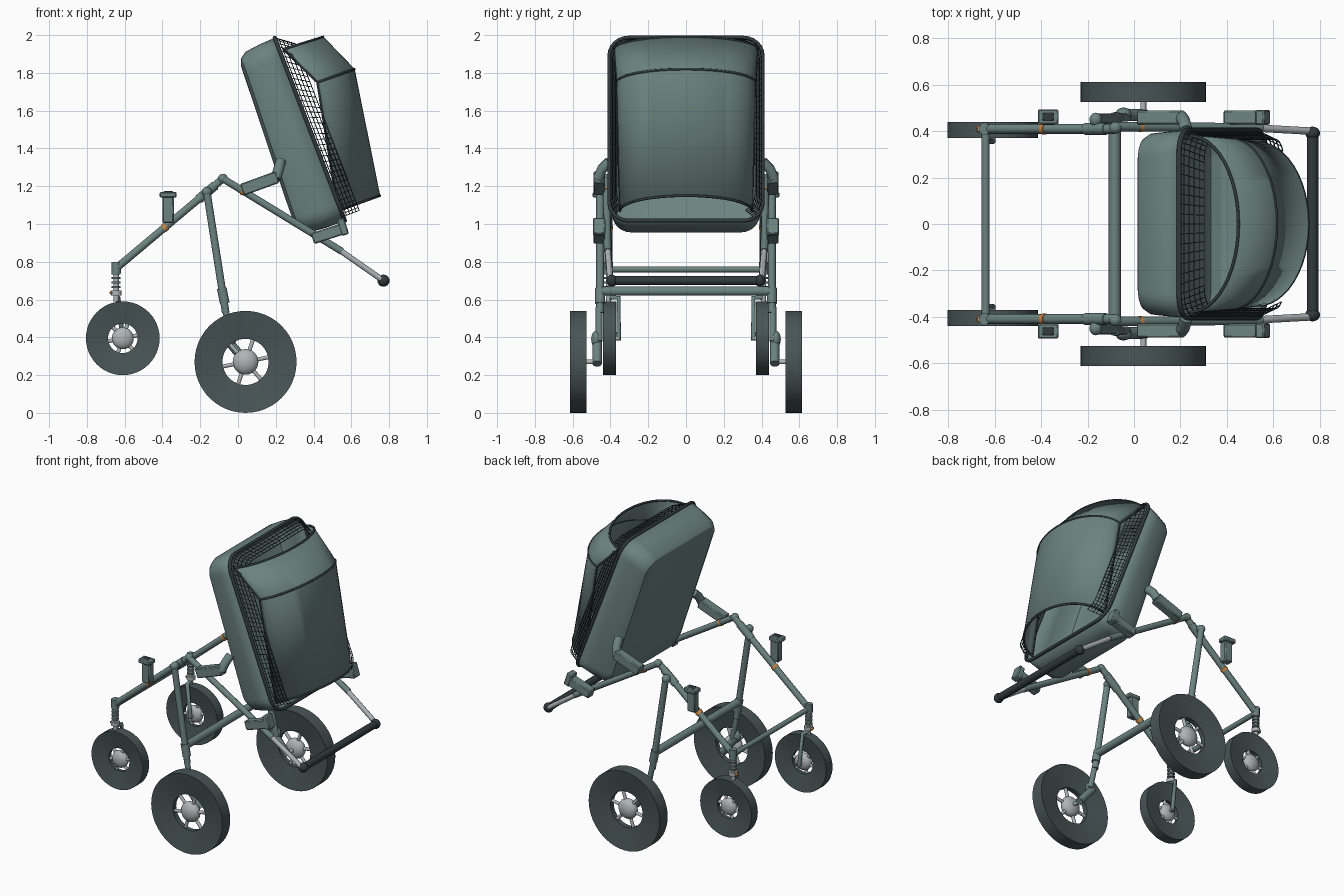
import bpy, bmesh, math
from mathutils import Vector, Matrix

if "Cube" in bpy.data.objects:
    bpy.data.objects.remove(bpy.data.objects["Cube"])


def material(name, rgb):
    m = bpy.data.materials.new(name)
    m.use_nodes = True
    m.diffuse_color = (*rgb, 1)
    m.node_tree.nodes["Principled BSDF"].inputs["Base Color"].default_value = (*rgb, 1)
    return m


TEAL = material("grey_teal", (0.15, 0.23, 0.215))
RUBBER = material("dark_rubber", (0.065, 0.09, 0.095))
TRIM = material("dark_trim", (0.03, 0.042, 0.043))
METAL = material("light_metal", (0.43, 0.46, 0.46))
ORANGE = material("orange_accent", (0.6, 0.24, 0.06))
made = []


def finish(bm, name, mat):
    bmesh.ops.recalc_face_normals(bm, faces=bm.faces)
    me = bpy.data.meshes.new(name)
    bm.to_mesh(me)
    bm.free()
    me.materials.append(mat)
    ob = bpy.data.objects.new(name, me)
    bpy.context.collection.objects.link(ob)
    made.append(ob)
    return ob


def paths(name, lines, r, mat, cyclic=False, res=3):
    cu = bpy.data.curves.new(name, "CURVE")
    cu.dimensions = "3D"
    cu.bevel_depth, cu.bevel_resolution, cu.use_fill_caps = r, res, True
    for pts in lines:
        sp = cu.splines.new("POLY")
        sp.points.add(len(pts) - 1)
        for p, co in zip(sp.points, pts):
            p.co = (*co, 1)
        sp.use_cyclic_u = cyclic
    cu.materials.append(mat)
    ob = bpy.data.objects.new(name, cu)
    bpy.context.collection.objects.link(ob)


def tube(name, a, b, r, mat=TEAL):
    paths(name, [[a, b]], r, mat)


def ball(name, c, size, mat):
    bm = bmesh.new()
    bmesh.ops.create_uvsphere(bm, u_segments=20, v_segments=12, radius=1)
    bmesh.ops.transform(bm, verts=bm.verts, matrix=Matrix.Translation(c) @ Matrix.Diagonal((*size, 1)))
    finish(bm, name, mat)


def box(name, c, size, tilt=0, mat=TEAL):
    bm = bmesh.new()
    bmesh.ops.create_cube(bm, size=1)
    bmesh.ops.transform(bm, verts=bm.verts, matrix=Matrix.Translation(c)
                        @ Matrix.Rotation(math.radians(-tilt), 4, "Y") @ Matrix.Diagonal((*size, 1)))
    ob = finish(bm, name, mat)
    bev = ob.modifiers.new("soft_edges", "BEVEL")
    bev.width, bev.segments = 0.006, 1


def loft(name, rings, mat, closed, cap=False):
    bm = bmesh.new()
    vs = [[bm.verts.new(p) for p in ring] for ring in rings]
    n = len(vs[0])
    for a, b in zip(vs, vs[1:]):
        for i in range(n if closed else n - 1):
            j = (i + 1) % n
            bm.faces.new((a[i], a[j], b[j], b[i]))
    if cap:
        bm.faces.new(vs[-1])
    return finish(bm, name, mat)


def wheel(name, c, r, hole, half, hub):
    # dished tyre: wide tread, narrow inner rim
    rings = []
    for rad, w in ((hole, -half * 0.4), (r, -half), (r, half), (hole, half * 0.4), (hole, -half * 0.4)):
        rings.append([Vector(c) + Vector((rad * math.cos(t), w, rad * math.sin(t)))
                      for t in (k * math.tau / 48 for k in range(48))])
    ob = loft(name + "_tyre", rings, RUBBER, True)
    bm = bmesh.new()
    bm.from_mesh(ob.data)
    bmesh.ops.remove_doubles(bm, verts=bm.verts, dist=1e-5)
    bmesh.ops.recalc_face_normals(bm, faces=bm.faces)
    bm.to_mesh(ob.data)
    bm.free()
    ball(name + "_hub", c, (hub, half, hub), METAL)
    spokes = []
    for k in range(6):
        t = k * math.tau / 6 + 0.2
        d = Vector((math.cos(t), 0, math.sin(t)))
        spokes.append([Vector(c) + d * hub * 0.6, Vector(c) + d * (hole + 0.01)])
    paths(name + "_spokes", spokes, 0.011, METAL)


# Chassis, built once for each side
for side, s in (("left", 1), ("right", -1)):
    # y is mirrored by s
    P = lambda x, y, z: (x, s * y, z)
    N = lambda part: side + "_" + part
    wheel(N("front_wheel"), P(-0.61, 0.405, 0.395), 0.195, 0.078, 0.034, 0.058)
    wheel(N("rear_wheel"), P(0.04, 0.57, 0.27), 0.27, 0.122, 0.043, 0.068)

    # front arm, swivel and fork
    tube(N("front_arm"), P(-0.64, 0.41, 0.77), P(-0.08, 0.41, 1.24), 0.021)
    tube(N("front_arm_sleeve"), P(-0.21, 0.41, 1.13), P(-0.12, 0.41, 1.205), 0.026)
    tube(N("arm_collar"), P(-0.395, 0.41, 0.975), P(-0.38, 0.41, 0.988), 0.024, ORANGE)
    tube(N("swivel_cap"), P(-0.645, 0.41, 0.74), P(-0.645, 0.41, 0.80), 0.025)
    tube(N("swivel_post"), P(-0.645, 0.41, 0.59), P(-0.645, 0.41, 0.75), 0.014, METAL)
    for k in range(4):
        z = 0.66 + 0.024 * k
        tube(N("spring_coil"), P(-0.645, 0.41, z), P(-0.645, 0.41, z + 0.011), 0.024)
    tube(N("swivel_ring"), P(-0.645, 0.41, 0.622), P(-0.645, 0.41, 0.648), 0.028, METAL)
    box(N("swivel_latch"), P(-0.67, 0.41, 0.635), (0.02, 0.03, 0.018), 0, ORANGE)
    paths(N("fork"), [[P(-0.645, 0.41, 0.61), P(-0.635, 0.357, 0.61), P(-0.61, 0.357, 0.385)]], 0.013, TEAL)
    tube(N("front_axle"), P(-0.61, 0.35, 0.395), P(-0.61, 0.41, 0.395), 0.012, METAL)

    # rear leg and axle
    tube(N("rear_leg"), P(-0.165, 0.455, 1.17), P(-0.065, 0.455, 0.53), 0.021)
    tube(N("rear_leg_collar"), P(-0.086, 0.455, 0.66), P(-0.07, 0.455, 0.58), 0.027)
    tube(N("rear_leg_end"), P(-0.07, 0.46, 0.56), P(-0.03, 0.46, 0.38), 0.018)
    tube(N("suspension_link"), P(-0.06, 0.47, 0.39), P(0.05, 0.47, 0.26), 0.025)
    ball(N("suspension_knob"), P(-0.045, 0.475, 0.39), (0.035, 0.027, 0.045), TEAL)
    tube(N("rear_axle"), P(0.04, 0.46, 0.27), P(0.04, 0.57, 0.27), 0.013, METAL)
    ball(N("leg_joint"), P(-0.165, 0.45, 1.17), (0.027, 0.03, 0.027), TEAL)
    tube(N("leg_pin"), P(-0.165, 0.40, 1.17), P(-0.165, 0.47, 1.17), 0.016)
    ball(N("apex_joint"), P(-0.08, 0.415, 1.24), (0.026, 0.026, 0.026), TEAL)

    # push handle side
    tube(N("handle_arm"), P(-0.08, 0.42, 1.24), P(0.55, 0.415, 0.855), 0.02)
    tube(N("handle_extension"), P(0.54, 0.413, 0.86), P(0.77, 0.40, 0.70), 0.016, METAL)
    tube(N("handle_collar"), P(0.02, 0.42, 1.178), P(0.035, 0.42, 1.169), 0.023, ORANGE)
    ball(N("handle_knob"), P(0.77, 0.392, 0.70), (0.032, 0.028, 0.032), TRIM)

    # adapter brackets
    box(N("front_bracket_post"), P(-0.37, 0.452, 1.075), (0.06, 0.05, 0.14))
    box(N("front_bracket_top"), P(-0.37, 0.462, 1.155), (0.09, 0.065, 0.03))
    box(N("front_bracket_pocket"), P(-0.37, 0.462, 1.168), (0.055, 0.04, 0.012), 0, TRIM)
    box(N("middle_bracket"), P(0.115, 0.46, 1.215), (0.20, 0.06, 0.065), 20)
    paths(N("seat_mount"), [[P(0.20, 0.465, 1.24), P(0.215, 0.445, 1.29), P(0.225, 0.405, 1.33)]], 0.028, TEAL)
    box(N("rear_bracket"), P(0.48, 0.46, 0.95), (0.18, 0.06, 0.06), 18)
    box(N("rear_bracket_tip"), P(0.555, 0.46, 0.985), (0.04, 0.065, 0.09), 18)

# Cross members and handle grip
tube("front_crossbar", (-0.64, -0.40, 0.76), (-0.64, 0.40, 0.76), 0.017)
tube("rear_crossbar", (-0.083, -0.45, 0.645), (-0.083, 0.45, 0.645), 0.026)
tube("handle_grip", (0.77, -0.39, 0.70), (0.77, 0.39, 0.70), 0.025, TRIM)

# Carrycot frame: up = along its length, out = towards its opening
tilt = math.radians(21)
up = Vector((-math.sin(tilt), 0, math.cos(tilt)))
out = Vector((math.cos(tilt), 0, math.sin(tilt)))
centre = Vector((0.378, 0, 1.508))


def cot(u, y, n):
    return centre + up * u + out * n + Vector((0, y, 0))


def rounded(hu, hy, r, n, top=None):
    # rounded rectangle that starts and ends at the foot
    top = hu if top is None else top
    ring = []
    for q, (cu, cy) in enumerate(((-hu + r, hy - r), (top - r, hy - r), (top - r, r - hy), (r - hu, r - hy))):
        for k in range(7):
            t = math.radians(q * 90 + k * 15)
            ring.append(cot(cu - r * math.cos(t), cy + r * math.sin(t), n * (1 - 0.2 * cu)))
    return ring


rim = rounded(0.525, 0.405, 0.10, 0, 0.512)
tub = loft("carrycot_tub", [rim, rounded(0.525, 0.398, 0.10, -0.10, 0.508),
                            rounded(0.515, 0.39, 0.10, -0.185, 0.498),
                            rounded(0.485, 0.37, 0.09, -0.222, 0.475),
                            rounded(0.43, 0.33, 0.07, -0.238, 0.44)], TEAL, True, True)
sol = tub.modifiers.new("thickness", "SOLIDIFY")
sol.thickness, sol.offset = 0.008, -1
paths("carrycot_rim", [rim], 0.011, TRIM, True)


# Ventilation net between tub and hood, open at the foot
def net_row(n):
    pts = rounded(0.515, 0.405 - 0.45 * n, 0.10, 0, 0.512 - 0.75 * n)
    row = []
    for a, b in zip(pts, pts[1:]):
        steps = 26 if (b - a).length > 0.7 else 14 if (b - a).length > 0.3 else 1
        row += [a.lerp(b, k / steps) + out * n for k in range(steps)]
    return row[2:-2]


rows = [net_row(0.018 * k) for k in range(6)]
paths("vent_net_rows", rows, 0.0025, TRIM, res=0)
paths("vent_net_ribs", list(zip(*rows)), 0.002, TRIM, res=0)


# Hood: arcs swept from the top edge through the seam to the foot edge
def arc(mid, end, half):
    mid, end = Vector((mid[0], 0, mid[1])), Vector((end[0], 0, end[1]))
    pts = []
    for k in range(25):
        t = math.radians(-90 + 7.5 * k)
        pts.append(end.lerp(mid, math.cos(t)) + Vector((0, half * math.sin(t), 0)))
    return pts


arcs = [arc((0.45, 1.99), (0.24, 1.925), 0.38), arc((0.615, 1.82), (0.42, 1.75), 0.365),
        arc((0.75, 1.15), (0.53, 1.07), 0.35)]
hood = loft("hood_shell", arcs, TEAL, False)
sol = hood.modifiers.new("thickness", "SOLIDIFY")
sol.thickness, sol.offset = 0.006, 0
paths("hood_piping", arcs, 0.007, TRIM)
paths("hood_side_piping", [[a[k] for a in arcs] for k in (0, -1)], 0.006, TRIM)

# Smooth shading with sharp edges kept
bpy.ops.object.select_all(action="DESELECT")
for ob in made:
    ob.select_set(True)
bpy.context.view_layer.objects.active = made[0]
bpy.ops.object.shade_smooth_by_angle(angle=math.radians(30))
